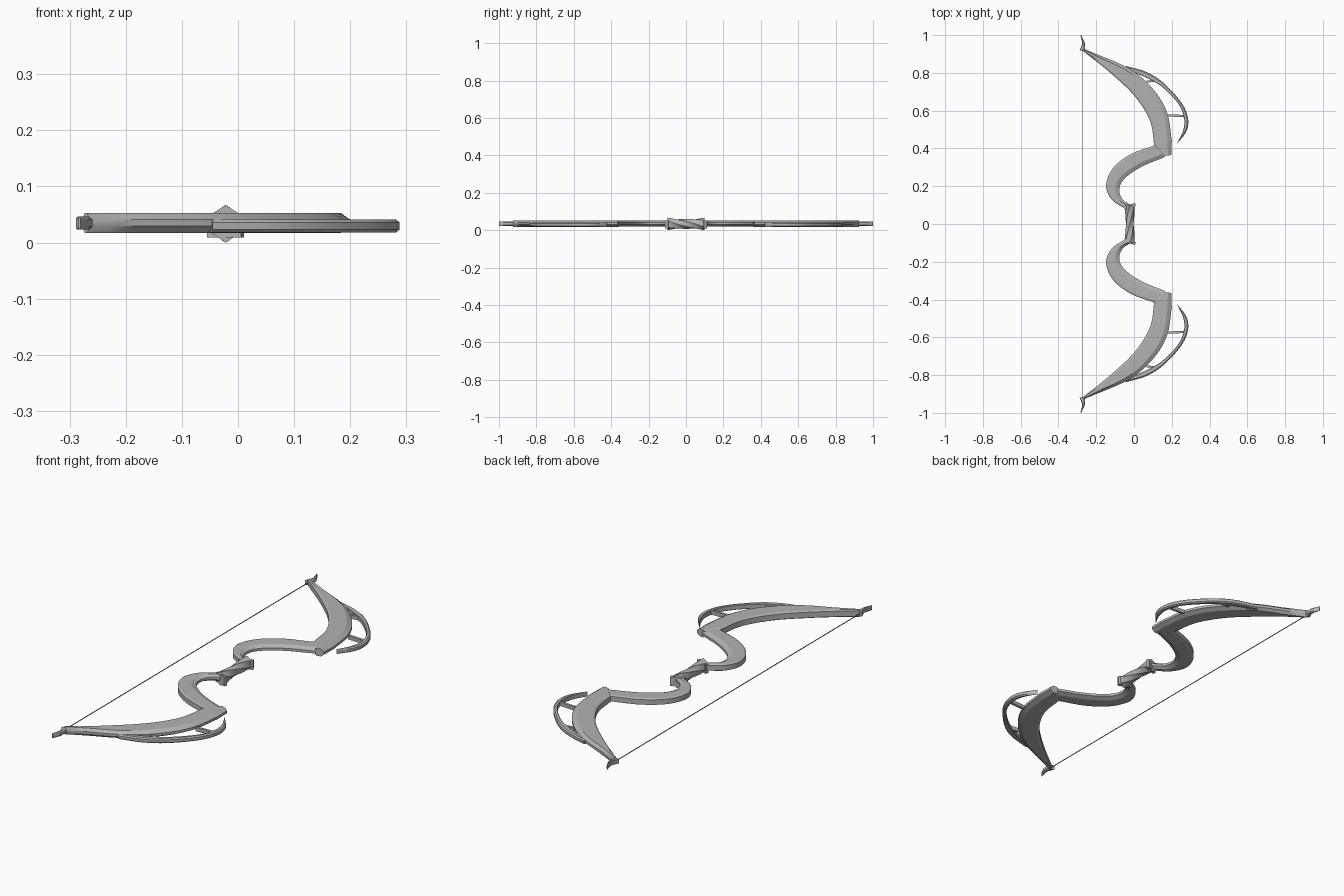
import bpy, bmesh, math
from mathutils import Vector, Matrix

old = bpy.data.objects.get("Cube")
if old:
    bpy.data.objects.remove(old, do_unlink=True)

grey = bpy.data.materials.new("plain grey")
grey.use_nodes = True
colour = (0.45, 0.45, 0.45, 1)
grey.diffuse_color = colour
grey.node_tree.nodes["Principled BSDF"].inputs["Base Color"].default_value = colour
parts = []


def finish(name, bm, mirrored):
    bmesh.ops.recalc_face_normals(bm, faces=bm.faces)
    mesh = bpy.data.meshes.new(name)
    bm.to_mesh(mesh)
    bm.free()
    mesh.materials.append(grey)
    obj = bpy.data.objects.new(name, mesh)
    bpy.context.collection.objects.link(obj)
    if mirrored:
        mod = obj.modifiers.new("mirror", 'MIRROR')
        mod.use_axis = (False, True, False)
        mod.use_mirror_merge = False
    parts.append(obj)


def loft(name, rings, mirrored=True):
    """Skin a list of equal-sized rings and cap both ends."""
    bm = bmesh.new()
    loops = [[bm.verts.new(p) for p in ring] for ring in rings]
    for a, b in zip(loops, loops[1:]):
        for i in range(len(a)):
            j = (i + 1) % len(a)
            bm.faces.new((a[i], a[j], b[j], b[i]))
    bm.faces.new(loops[0])
    bm.faces.new(loops[-1])
    finish(name, bm, mirrored)


def spline(points, steps=6):
    """Smooth curve through a few points."""
    p = [Vector(q) for q in points]
    p = [2 * p[0] - p[1]] + p + [2 * p[-1] - p[-2]]
    out = []
    for a, b, c, d in zip(p, p[1:], p[2:], p[3:]):
        for k in range(steps):
            t = k / steps
            out.append(0.5 * (2 * b + (c - a) * t + (2 * a - 5 * b + 4 * c - d) * t ** 2
                              + (3 * b - a - 3 * c + d) * t ** 3))
    return out + [p[-2]]


def ribbon(name, string_side, back_side, low, high, bevel, drop, steps=6):
    """Flat bar between two edge curves, bevelled along both edges."""
    rings = []
    for a, b in zip(spline(string_side, steps), spline(back_side, steps)):
        width = (b - a).length
        u = (b - a).normalized()
        near = a + u * min(bevel * 0.4, width * 0.2)
        far = b - u * min(bevel, width * 0.35)
        rings.append([(a.x, a.y, low + drop * 0.4), (near.x, near.y, low),
                      (far.x, far.y, low), (b.x, b.y, low + drop),
                      (b.x, b.y, high - drop), (far.x, far.y, high),
                      (near.x, near.y, high), (a.x, a.y, high - drop * 0.4)])
    loft(name, rings)


def box(name, centre, size, angle, mirrored=True):
    bm = bmesh.new()
    matrix = (Matrix.Translation(centre) @ Matrix.Rotation(math.radians(angle), 4, 'Z')
              @ Matrix.Diagonal((*size, 1)))
    bmesh.ops.create_cube(bm, size=1, matrix=matrix)
    finish(name, bm, mirrored)


# Broad curved outer limbs, with a slanted lower end
ribbon("outer_limb",
       [(-0.275, 0.92), (-0.125, 0.80), (0.005, 0.675), (0.085, 0.545), (0.107, 0.415)],
       [(-0.265, 0.927), (-0.03, 0.825), (0.10, 0.715), (0.175, 0.59), (0.20, 0.44)],
       0.017, 0.053, 0.022, 0.012)
ribbon("limb_heel", [(0.107, 0.415), (0.155, 0.36)], [(0.20, 0.44), (0.198, 0.365)],
       0.017, 0.053, 0.022, 0.012, 2)

# S-curved riser between limb and grip
ribbon("riser",
       [(0.11, 0.417), (-0.02, 0.368), (-0.112, 0.295), (-0.148, 0.205),
        (-0.118, 0.13), (-0.045, 0.08)],
       [(0.165, 0.355), (0.04, 0.303), (-0.048, 0.242), (-0.078, 0.185),
        (-0.06, 0.13), (-0.012, 0.098)],
       0.019, 0.051, 0.022, 0.01)

# Thin crescent guard on the back of each limb
ribbon("crescent_guard",
       [(-0.05, 0.822), (0.06, 0.777), (0.15, 0.725), (0.235, 0.635),
        (0.265, 0.56), (0.26, 0.495), (0.226, 0.423)],
       [(-0.045, 0.838), (0.065, 0.805), (0.155, 0.748), (0.25, 0.645),
        (0.286, 0.56), (0.277, 0.49), (0.228, 0.425)],
       0.018, 0.041, 0.006, 0.005)
box("long_strut", (0.228, 0.573, 0.03), (0.09, 0.012, 0.018), -3)
box("short_strut", (0.095, 0.757, 0.03), (0.06, 0.011, 0.018), 8)

# Pointed nocks at the limb tips
ribbon("nock",
       [(-0.289, 0.917), (-0.275, 0.955), (-0.284, 1.0)],
       [(-0.259, 0.922), (-0.261, 0.96), (-0.281, 1.0)],
       0.023, 0.046, 0.008, 0.005, 4)

# Bowstring
box("string", (-0.275, 0, 0.034), (0.003, 1.85, 0.003), 0, False)

# Twisted six-sided grip, waisted in the middle
rings = []
for k in range(17):
    t = k / 16 * 2 - 1
    swell = 0.78 + 0.22 * t * t
    rings.append([(-0.022 + 0.029 * swell * math.sin(a), 0.1 * t,
                   0.0335 + 0.0335 * swell * math.cos(a))
                  for a in (math.tau * i / 6 + t * math.pi / 3 for i in range(6))])
loft("grip", rings, False)

# Slanted collars at the grip ends
box("grip_collar", (-0.022, 0.094, 0.03), (0.064, 0.016, 0.043), 20)

# Smooth the curves, keep the bevels crisp
bpy.ops.object.select_all(action='DESELECT')
for obj in parts:
    obj.select_set(True)
bpy.context.view_layer.objects.active = parts[0]
bpy.ops.object.shade_smooth_by_angle(angle=math.radians(24))
